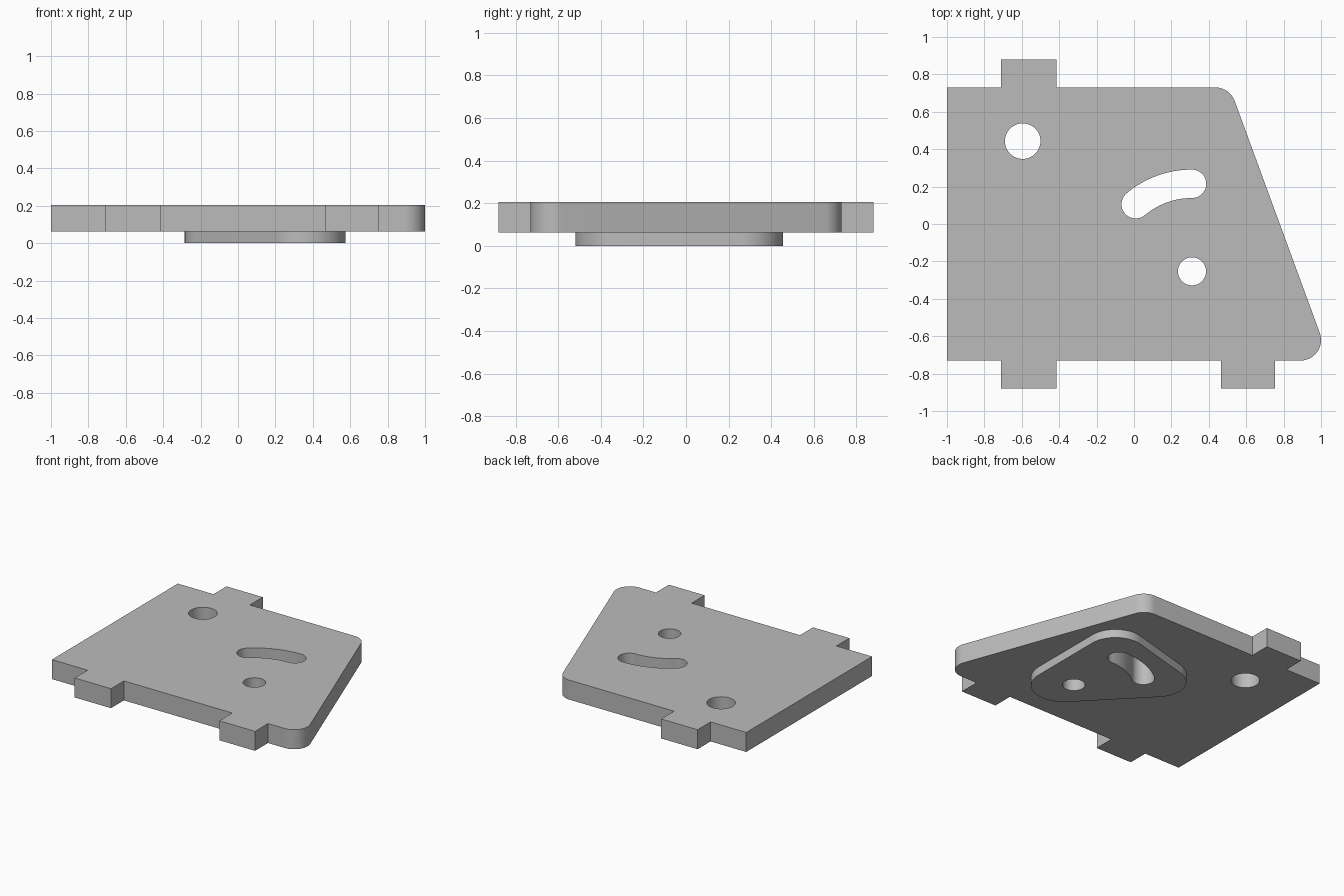
import bpy, bmesh, math
from mathutils import Vector

cube = bpy.data.objects.get("Cube")
if cube:
    bpy.data.objects.remove(cube, do_unlink=True)

grey = bpy.data.materials.new("plain grey")
grey.use_nodes = True
grey.diffuse_color = (0.5, 0.5, 0.5, 1)
grey.node_tree.nodes["Principled BSDF"].inputs["Base Color"].default_value = (0.5, 0.5, 0.5, 1)


def arc(cx, cy, r, start, end, steps=24):
    """Points along an arc, angles in degrees."""
    angles = [math.radians(start + (end - start) * i / steps) for i in range(steps + 1)]
    return [(cx + r * math.cos(a), cy + r * math.sin(a)) for a in angles]


def circle(cx, cy, r):
    return arc(cx, cy, r, 0, 360, 64)[:-1]


def rounded_hull(corners):
    """Counter-clockwise outline around circles given as (x, y, radius)."""
    normals = []
    for i, (x, y, r) in enumerate(corners):
        nx, ny, nr = corners[(i + 1) % len(corners)]
        d = Vector((nx - x, ny - y))
        angle = math.atan2(d.y, d.x) - math.acos((r - nr) / d.length)
        normals.append(math.degrees(angle))
    points = []
    for i, c in enumerate(corners):
        start, end = normals[i - 1], normals[i]
        points += arc(*c, start, start + (end - start) % 360)
    return points


def slab(name, outlines, bottom, top):
    """Flat extrusion of the first outline, with the others cut as holes."""
    curve = bpy.data.curves.new(name + " profile", 'CURVE')
    curve.dimensions = '2D'
    curve.fill_mode = 'BOTH'
    curve.extrude = (top - bottom) / 2
    for points in outlines:
        spline = curve.splines.new('POLY')
        spline.points.add(len(points) - 1)
        for p, (x, y) in zip(spline.points, points):
            p.co = (x, y, 0, 1)
        spline.use_cyclic_u = True
    helper = bpy.data.objects.new(name + " helper", curve)
    bpy.context.collection.objects.link(helper)
    bpy.context.view_layer.update()
    evaluated = helper.evaluated_get(bpy.context.evaluated_depsgraph_get())
    mesh = bpy.data.meshes.new_from_object(evaluated)
    bpy.data.objects.remove(helper, do_unlink=True)

    bm = bmesh.new()
    bm.from_mesh(mesh)
    bmesh.ops.remove_doubles(bm, verts=bm.verts, dist=0.0001)
    bmesh.ops.translate(bm, verts=bm.verts, vec=(0, 0, (top + bottom) / 2))
    bmesh.ops.recalc_face_normals(bm, faces=bm.faces)
    bm.to_mesh(mesh)
    bm.free()
    mesh.materials.clear()
    mesh.materials.append(grey)
    obj = bpy.data.objects.new(name, mesh)
    bpy.context.collection.objects.link(obj)
    bpy.ops.object.select_all(action='DESELECT')
    obj.select_set(True)
    bpy.context.view_layer.objects.active = obj
    bpy.ops.object.shade_smooth_by_angle(angle=math.radians(30))
    return obj


# Pivot hole and the curved slot swept around it
px, py = 0.31, -0.253
sweep, half = 0.468, 0.076
far = 130
ex, ey = arc(px, py, sweep, far, far, 1)[0]
slot = (arc(px, py, sweep + half, 90, far) + arc(ex, ey, half, far, far + 180)[1:]
        + arc(px, py, sweep - half, far, 90)[1:]
        + arc(px, py + sweep, half, -90, 90)[1:-1])
pivot_hole = circle(px, py, 0.075)


# Plate outline with three square tabs and a slanted, rounded right side
def tab(x0, x1, edge, tip):
    return [(x0, edge), (x0, tip), (x1, tip), (x1, edge)]


edge, tip, r = 0.73, 0.88, 0.11
left, right = -0.71, -0.415
slant = math.degrees(math.atan2(0.455, 1.24))
outline = ([(-1, -edge)] + tab(left, right, -edge, -tip) + tab(0.465, 0.755, -edge, -tip)
           + arc(1 - r, r - edge, r, -90, slant)
           + arc(0.435, edge - r, r, slant, 90)
           + tab(right, left, edge, tip) + [(-1, edge)])

joint = 0.062
slab("plate", [outline, circle(-0.595, 0.443, 0.095), slot, pivot_hole], joint, 0.205)

# Raised three-cornered pad on the underside
pad = rounded_hull([(0.355, -0.3, 0.22), (0.375, 0.255, 0.2), (-0.085, 0.13, 0.2)])
slab("underside_pad", [pad, slot, pivot_hole], 0, joint)
